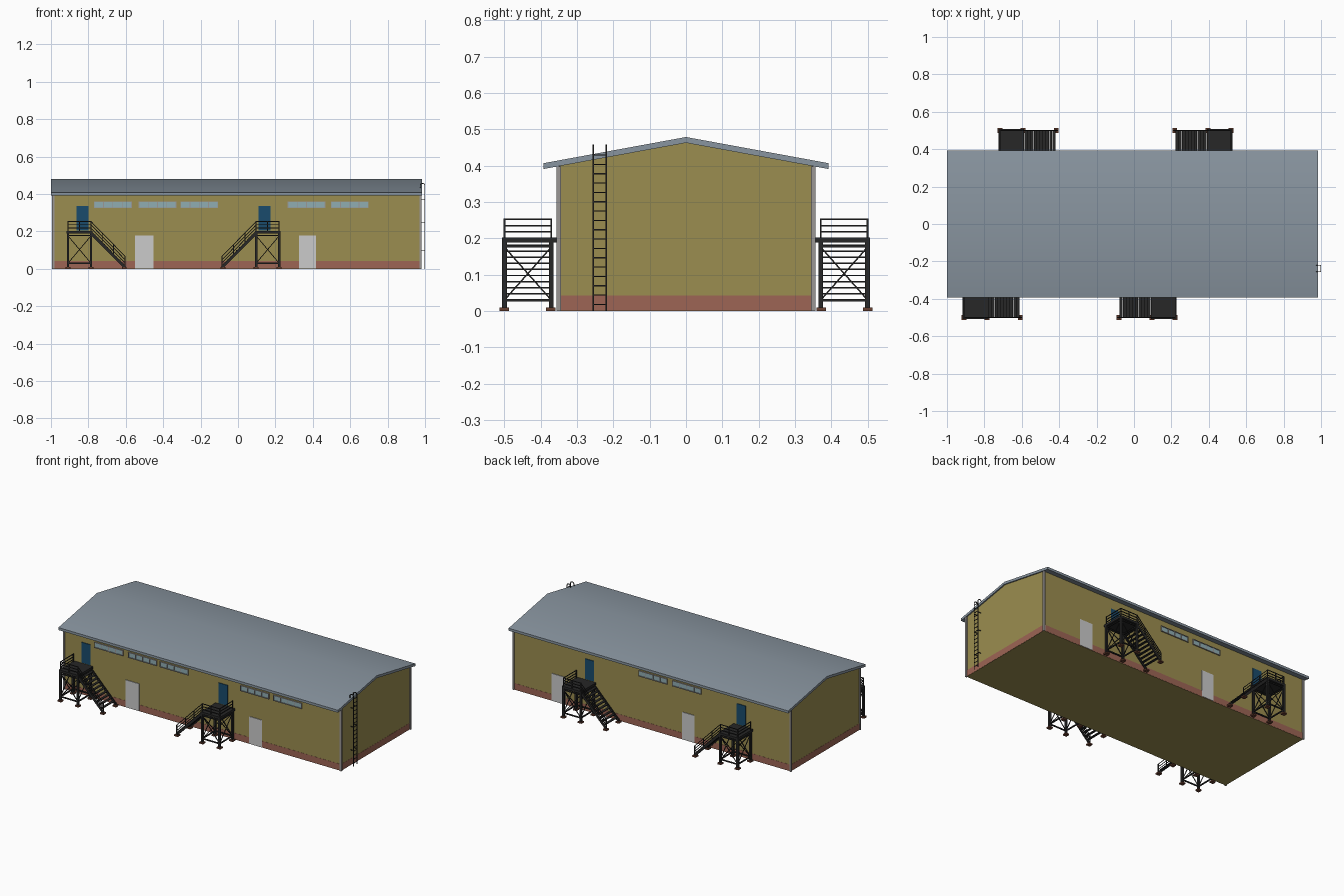
import bpy, bmesh, math
from mathutils import Vector, Matrix

if "Cube" in bpy.data.objects:
    bpy.data.objects.remove(bpy.data.objects["Cube"])


def mat(name, r, g, b):
    m = bpy.data.materials.new(name)
    m.diffuse_color = (r, g, b, 1)
    m.use_nodes = True
    m.node_tree.nodes["Principled BSDF"].inputs["Base Color"].default_value = m.diffuse_color
    return m


WALL = mat("ochre_wall", 0.33, 0.27, 0.08)
BRICK = mat("plinth_red", 0.34, 0.13, 0.09)
ROOF = mat("roof_grey", 0.25, 0.30, 0.35)
TRIM = mat("trim_grey", 0.33, 0.31, 0.30)
BLUE = mat("door_blue", 0.01, 0.07, 0.15)
WHITE = mat("door_white", 0.55, 0.55, 0.55)
GLASS = mat("glass", 0.28, 0.42, 0.45)
STEEL = mat("dark_steel", 0.02, 0.02, 0.02)
PAD = mat("pad_rust", 0.14, 0.05, 0.03)


def finish(bm, name, material, matrix=None):
    if matrix:
        bm.transform(matrix)
    bmesh.ops.recalc_face_normals(bm, faces=bm.faces)
    me = bpy.data.meshes.new(name)
    bm.to_mesh(me)
    bm.free()
    me.materials.append(material)
    ob = bpy.data.objects.new(name, me)
    bpy.context.collection.objects.link(ob)
    return ob


def add_box(bm, lo, hi):
    lo, hi = Vector(lo), Vector(hi)
    m = Matrix.Translation((lo + hi) / 2) @ Matrix.Diagonal((*(hi - lo), 1))
    bmesh.ops.create_cube(bm, size=1, matrix=m)


def add_bar(bm, p, q, w, h=None):
    # square bar running from p to q
    p, q = Vector(p), Vector(q)
    d = q - p
    rot = d.to_track_quat('Z', 'Y').to_matrix().to_4x4()
    m = Matrix.Translation((p + q) / 2) @ rot @ Matrix.Diagonal((w, h or w, d.length, 1))
    bmesh.ops.create_cube(bm, size=1, matrix=m)


def box(name, lo, hi, material):
    bm = bmesh.new()
    add_box(bm, lo, hi)
    return finish(bm, name, material)


def extrude_profile(name, pts, x0, x1, material):
    # (y, z) profile pulled along x
    bm = bmesh.new()
    f = bm.faces.new([bm.verts.new((x0, y, z)) for y, z in pts])
    r = bmesh.ops.extrude_face_region(bm, geom=[f])
    bmesh.ops.translate(bm, vec=(x1 - x0, 0, 0),
                        verts=[v for v in r["geom"] if isinstance(v, bmesh.types.BMVert)])
    return finish(bm, name, material)


# Building shell
X0, X1, Y = -0.988, 0.976, 0.35
extrude_profile("walls", [(-Y, 0), (Y, 0), (Y, 0.4), (0, 0.465), (-Y, 0.4)], X0, X1, WALL)
box("plinth", (X0 - .001, -Y - .001, .001), (X1 + .001, Y + .001, .042), BRICK)
roof = extrude_profile("roof", [(-.392, .391), (0, .463), (.392, .391), (.392, .407),
                                (0, .479), (-.392, .407)], -1.0, 0.984, ROOF)
bpy.context.view_layer.objects.active = roof
roof.select_set(True)
bpy.ops.object.shade_smooth_by_angle(angle=math.radians(30))
roof.select_set(False)
for i, x in enumerate((X0, X1)):
    for j, y in enumerate((-Y, Y)):
        box(f"corner_trim_{i}{j}", (x - .006, y - .006, 0), (x + .006, y + .006, .398), TRIM)


# Doors and windows, s = -1 front, +1 back
def panel(name, xa, xb, za, zb, s, material, depth=.004):
    ys = sorted((s * (Y - .01), s * (Y + depth)))
    return box(name, (xa, ys[0], za), (xb, ys[1], zb), material)


def window(name, xa, xb, s):
    za, zb = .325, .361
    panel(name + "_glass", xa + .002, xb - .002, za + .002, zb - .002, s, GLASS, .003)
    bm = bmesh.new()
    y = s * (Y + .003)
    for z in (za + .002, zb - .002):
        add_box(bm, (xa, y - .004, z - .002), (xb, y + .004, z + .002))
    for k in range(5):
        x = xa + .002 + (xb - xa - .004) * k / 4
        add_box(bm, (x - .002, y - .0035, za + .001), (x + .002, y + .0035, zb - .001))
    finish(bm, name + "_frame", TRIM)


for i, x in enumerate((-.77, -.531, -.308, .265, .497)):
    window(f"front_window_{i}", x, x + .202, -1)
for i, x in enumerate((-.356, -.115)):
    window(f"back_window_{i}", x, x + .204, 1)
for i, (xa, xb, s) in enumerate(((-.551, -.453, -1), (.327, .417, -1),
                                 (.61, .705, 1), (-.307, -.22, 1))):
    panel(f"ground_door_{i}", xa, xb, .002, .177, s, WHITE)
for i, (x, s) in enumerate(((-.832, -1), (.141, -1), (-.638, 1), (.438, 1))):
    panel(f"upper_door_{i}", x - .032, x + .032, .204, .335, s, BLUE)


# External stair: u runs from platform end down the flight, v away from the wall
def stair(name, x, dx, s):
    m = Matrix.Translation((x, 0, 0)) @ Matrix.Diagonal((dx, s, 1, 1))
    U, E, VI, VO = .123, .305, .371, .5
    top, foot = .198, .014
    # legs, beams and cross bracing
    bm = bmesh.new()
    for v in (VI, VO):
        for u in (0, U):
            add_bar(bm, (u, v, .006), (u, v, .2), .013)
        for z, w in ((.03, .007), (.178, .007)):
            add_bar(bm, (0, v, z), (U, v, z), w)
        add_bar(bm, (0, v, .03), (U, v, .176), .004)
        add_bar(bm, (U, v, .03), (0, v, .176), .004)
        add_bar(bm, (U, v, top - .006), (E, v, foot - .006), .005, .016)
        add_bar(bm, (E - .006, v, .004), (E - .006, v, .022), .01)
    for u in (0, U):
        for z in (.03, .178):
            add_bar(bm, (u, VI, z), (u, VO, z), .007)
        add_bar(bm, (u, VI, .03), (u, VO, .176), .004)
        add_bar(bm, (u, VO, .03), (u, VI, .176), .004)
    finish(bm, name + "_frame", STEEL, m)
    # deck and treads
    bm = bmesh.new()
    add_box(bm, (-.007, .356, .188), (U + .007, VO + .007, .203))
    n = 11
    for k in range(1, n):
        t = k / n
        u, z = U + (E - U) * t, top + (foot - top) * t
        add_box(bm, (u - .008, VI, z - .002), (u + .008, VO, z + .002))
    finish(bm, name + "_deck_and_treads", STEEL, m)
    # railings
    bm = bmesh.new()
    for h in (.018, .035, .053):
        add_bar(bm, (0, VI, .2 + h), (0, VO, .2 + h), .004)
        add_bar(bm, (0, VO, .2 + h), (U, VO, .2 + h), .004)
        add_bar(bm, (U, VO, .2 + h), (E, VO, foot + h), .004)
    for u, v in ((0, VI), (0, VO), (U / 2, VO), (U, VO)):
        add_bar(bm, (u, v, .2), (u, v, .255), .005)
    for t in (.33, .66, 1):
        u, z = U + (E - U) * t, top + (foot - top) * t
        add_bar(bm, (u, VO, z - .01), (u, VO, z + .054), .005)
    finish(bm, name + "_railing", STEEL, m)
    # foot pads
    bm = bmesh.new()
    for u in (0, U, E - .004):
        for v in (VI + .002, VO):
            add_box(bm, (u - .013, v - .013, 0), (u + .013, v + .013, .009))
    finish(bm, name + "_pads", PAD, m)


stair("front_left_stair", -.909, 1, -1)
stair("front_right_stair", .22, -1, -1)
stair("back_left_stair", -.717, 1, 1)
stair("back_right_stair", .519, -1, 1)

# Roof ladder on the right gable, rails hooked over the roof edge
bm = bmesh.new()
for y in (-.255, -.22):
    path = [(.998, y, 0), (.998, y, .447), (.994, y, .455), (.982, y, .457), (.974, y, .45), (.974, y, .43)]
    for p, q in zip(path, path[1:]):
        add_bar(bm, p, q, .004)
for k in range(17):
    z = .018 + k * .0257
    add_bar(bm, (.998, -.255, z), (.998, -.22, z), .003)
for z in (.1, .25, .37):
    for y in (-.255, -.22):
        add_bar(bm, (X1 - .002, y, z), (.998, y, z), .003)
finish(bm, "roof_ladder", STEEL)
